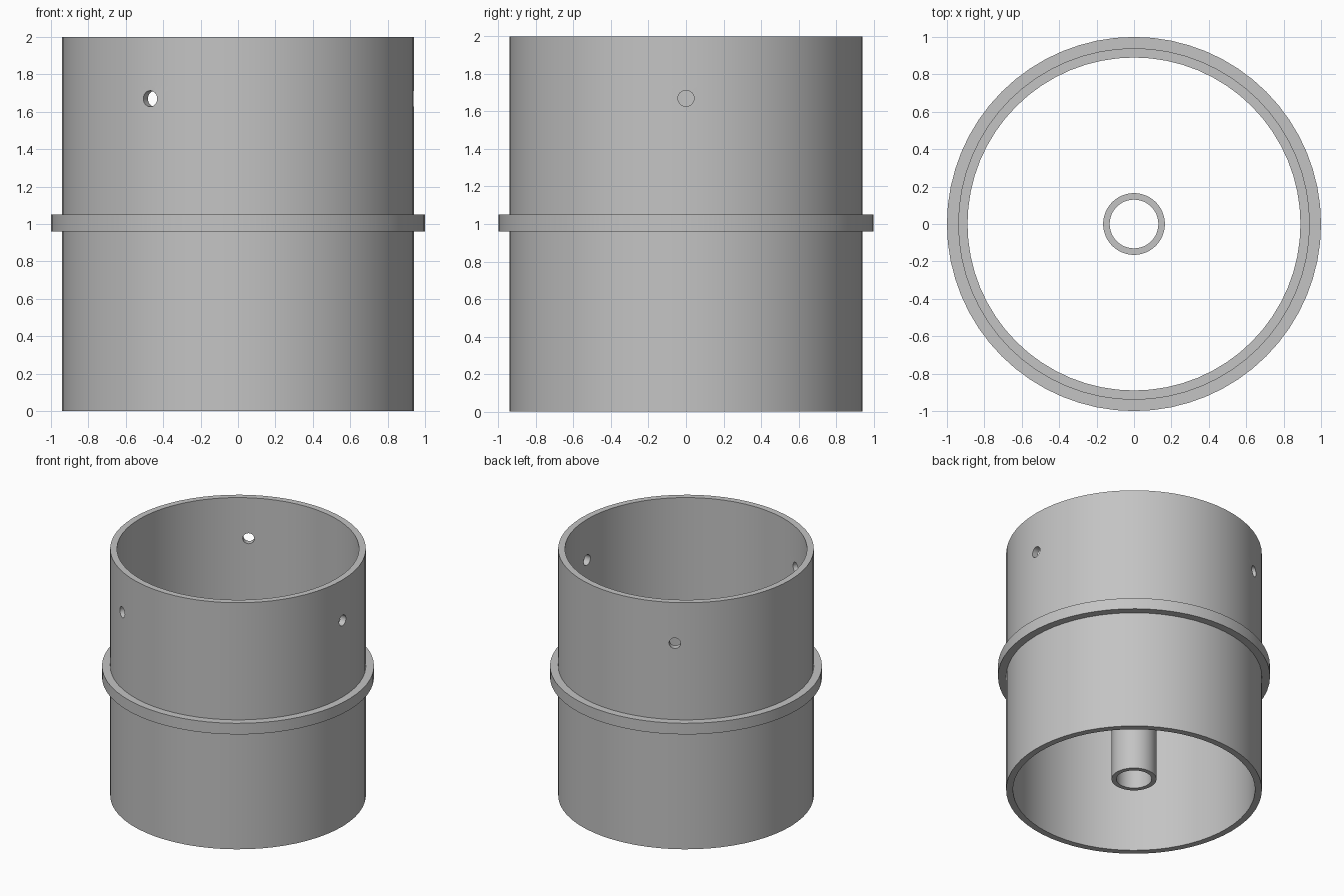
import bpy, bmesh, math
from mathutils import Matrix, Vector

cube = bpy.data.objects.get("Cube")
if cube:
    bpy.data.objects.remove(cube, do_unlink=True)

SEGMENTS = 64
HOLE_Z = 1.67

grey = bpy.data.materials.new("plain_grey")
grey.use_nodes = True
colour = (0.55, 0.55, 0.55, 1)
grey.diffuse_color = colour
grey.node_tree.nodes["Principled BSDF"].inputs["Base Color"].default_value = colour


def add_object(name, bm):
    bmesh.ops.recalc_face_normals(bm, faces=bm.faces)
    mesh = bpy.data.meshes.new(name)
    bm.to_mesh(mesh)
    bm.free()
    mesh.materials.append(grey)
    obj = bpy.data.objects.new(name, mesh)
    bpy.context.collection.objects.link(obj)
    return obj


def revolve(name, profile):
    """Spin a closed (radius, z) outline around the z axis."""
    bm = bmesh.new()
    verts = [bm.verts.new((r, 0, z)) for r, z in profile]
    edges = [bm.edges.new((a, b)) for a, b in zip(verts, verts[1:] + verts[:1])]
    bmesh.ops.spin(bm, geom=verts + edges, cent=(0, 0, 0), axis=(0, 0, 1),
                   angle=math.tau, steps=SEGMENTS, use_merge=True)
    bmesh.ops.remove_doubles(bm, verts=bm.verts, dist=0.0001)
    return add_object(name, bm)


def smooth(obj):
    bpy.ops.object.select_all(action='DESELECT')
    obj.select_set(True)
    bpy.context.view_layer.objects.active = obj
    bpy.ops.object.shade_smooth_by_angle(angle=math.radians(30))


# Outer sleeve with the raised collar; extra loops frame the screw holes
low, high = HOLE_Z - 0.07, HOLE_Z + 0.07
sleeve = revolve("sleeve_with_collar", [
    (0.89, 0), (0.94, 0), (0.94, 0.96), (1, 0.96), (1, 1.05), (0.94, 1.05),
    (0.94, low), (0.94, high), (0.94, 2), (0.89, 2), (0.89, high), (0.89, low)])

# Three radial screw holes, evenly spaced
bm = bmesh.new()
for i in range(3):
    turn = Matrix.Rotation(i * math.tau / 3, 4, 'Z')
    place = Matrix.Translation(Vector((0.92, 0, HOLE_Z)))
    lay = Matrix.Rotation(math.pi / 2, 4, 'Y')
    bmesh.ops.create_cone(bm, cap_ends=True, segments=24, radius1=0.043,
                          radius2=0.043, depth=0.3, matrix=turn @ place @ lay)
cutter = add_object("hole_cutter", bm)
cutter.hide_render = True

cut = sleeve.modifiers.new("screw_holes", 'BOOLEAN')
cut.operation = 'DIFFERENCE'
cut.solver = 'EXACT'
cut.object = cutter
bpy.context.view_layer.objects.active = sleeve
bpy.ops.object.modifier_apply(modifier=cut.name)
bpy.data.objects.remove(cutter, do_unlink=True)
smooth(sleeve)

# Narrow tube on the centre line
tube = revolve("centre_tube", [(0.13, 0.09), (0.165, 0.09), (0.165, 1), (0.13, 1)])
smooth(tube)
